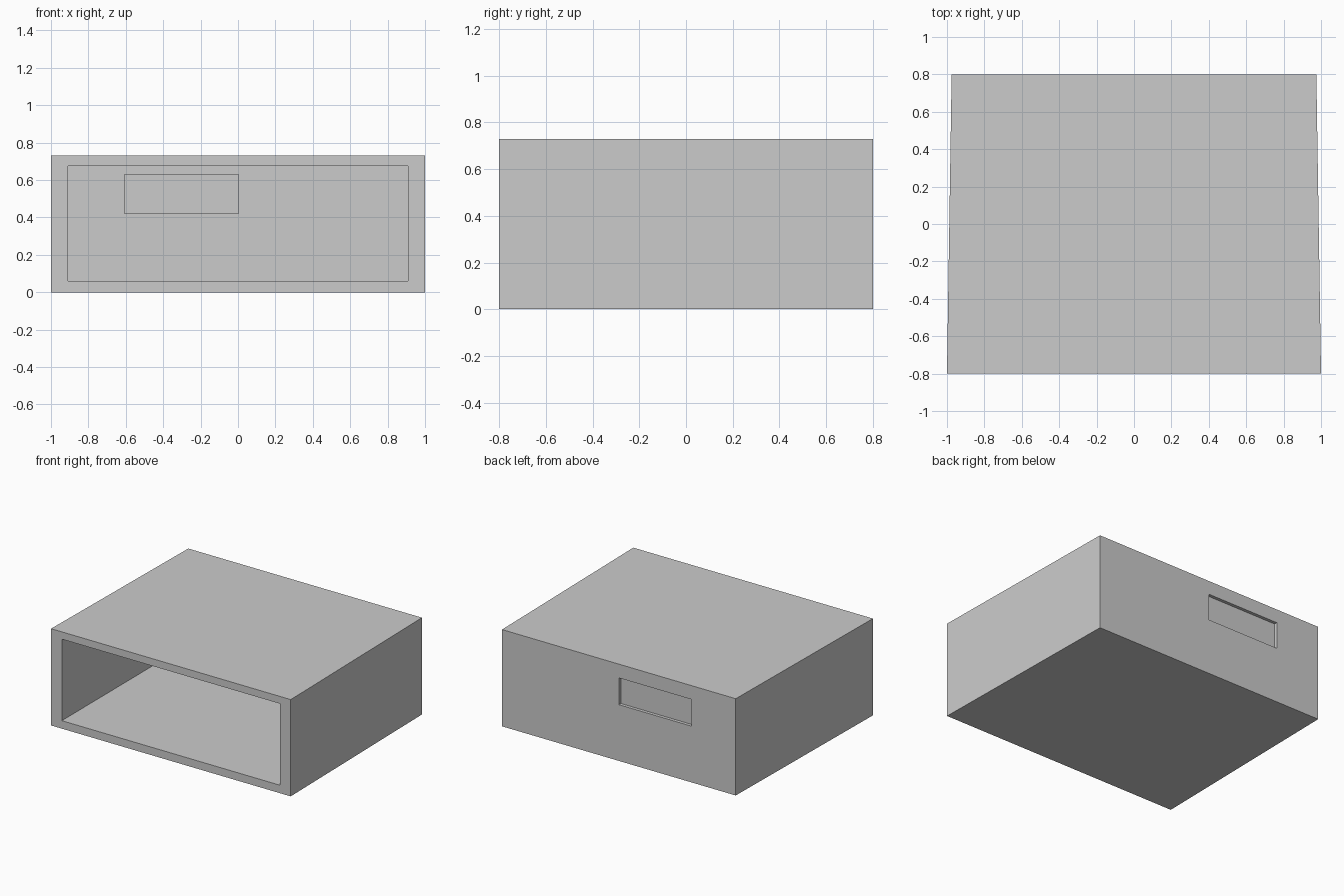
import bpy, bmesh

if "Cube" in bpy.data.objects:
    bpy.data.objects.remove(bpy.data.objects["Cube"])


def block(name, y0, y1, front, back=None):
    """Box along y; front and back are (x0, x1, z0, z1) rectangles."""
    bm = bmesh.new()
    verts = []
    for y, (x0, x1, z0, z1) in ((y0, front), (y1, back or front)):
        for x, z in ((x0, z0), (x1, z0), (x1, z1), (x0, z1)):
            verts.append(bm.verts.new((x, y, z)))
    bm.faces.new(verts[:4])
    bm.faces.new(verts[4:])
    for i in range(4):
        j = (i + 1) % 4
        bm.faces.new((verts[i], verts[j], verts[j + 4], verts[i + 4]))
    bmesh.ops.recalc_face_normals(bm, faces=bm.faces[:])
    mesh = bpy.data.meshes.new(name)
    bm.to_mesh(mesh)
    bm.free()
    obj = bpy.data.objects.new(name, mesh)
    bpy.context.collection.objects.link(obj)
    return obj


def combine(target, tool, operation):
    """Apply a boolean and remove the helper."""
    tool.hide_render = True
    mod = target.modifiers.new(tool.name, 'BOOLEAN')
    mod.object = tool
    mod.operation = operation
    mod.solver = 'EXACT'
    bpy.context.view_layer.objects.active = target
    bpy.ops.object.modifier_apply(modifier=mod.name)
    bpy.data.objects.remove(tool)


# Housing, slightly narrower at the back
housing = block("housing", -0.8, 0.8, (-1, 1, 0, 0.73), (-0.975, 0.975, 0, 0.73))

# Deep opening from the front
combine(housing, block("front_opening", -0.9, 0.785, (-0.91, 0.91, 0.06, 0.675)), 'DIFFERENCE')

# Raised panel on the inside of the thin back wall
combine(housing, block("inner_panel", 0.765, 0.792, (-0.61, 0.005, 0.42, 0.63)), 'UNION')

# Shallow recess in the outside of the back wall
combine(housing, block("back_recess", 0.776, 0.9, (-0.606, 0.001, 0.424, 0.626)), 'DIFFERENCE')
